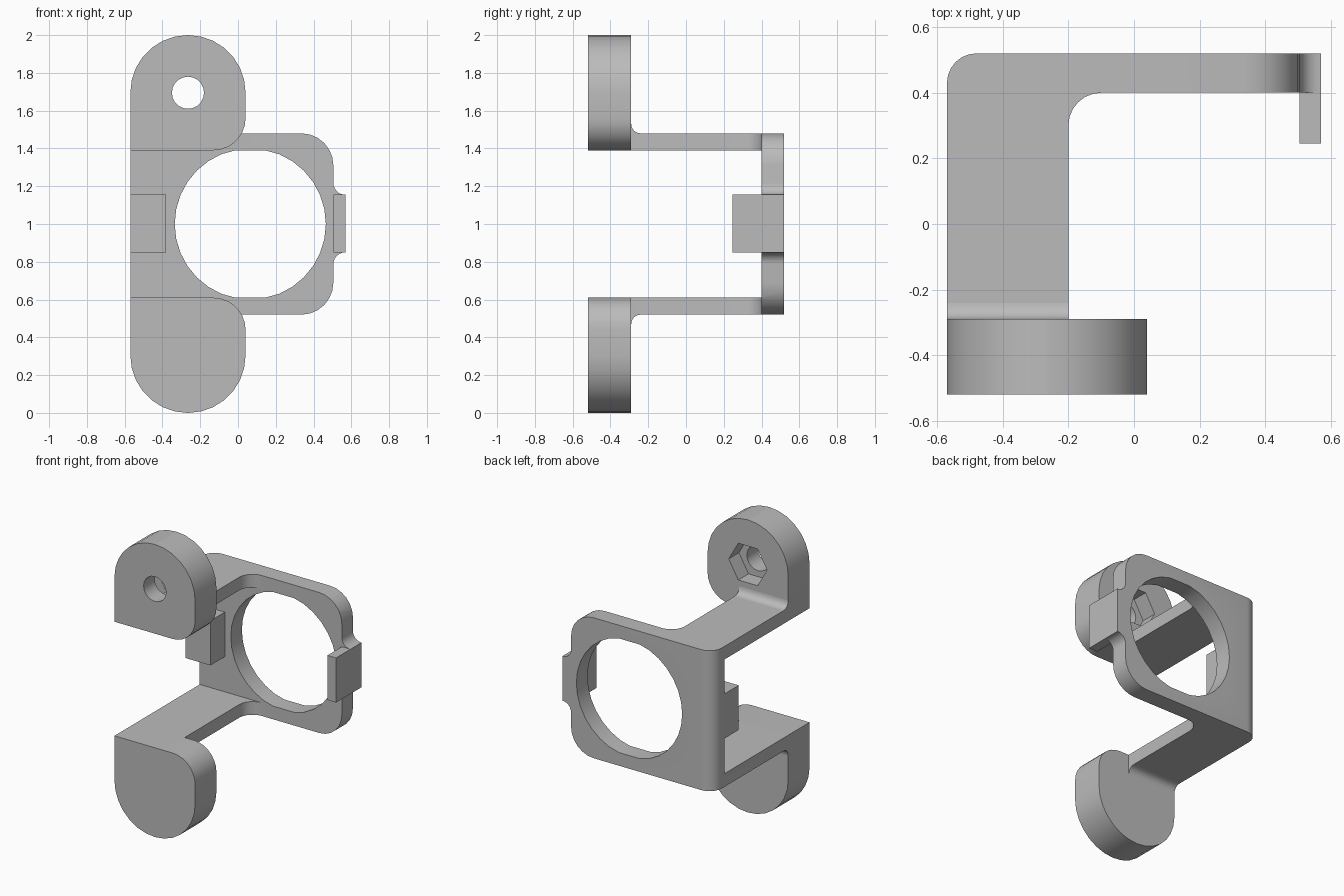
import bpy, bmesh
from math import cos, sin, pi, tan
from mathutils import Vector

old = bpy.data.objects.get("Cube")
if old:
    bpy.data.objects.remove(old, do_unlink=True)

GREY = (0.5, 0.5, 0.5, 1)
mat = bpy.data.materials.new("plain grey")
mat.use_nodes = True
mat.diffuse_color = GREY
mat.node_tree.nodes["Principled BSDF"].inputs["Base Color"].default_value = GREY


def outline(corners, steps=6):
    """Polygon from (u, v, radius) corners; works for inner and outer corners."""
    out = []
    for i, (u, v, r) in enumerate(corners):
        p = Vector((u, v))
        if not r:
            out.append(p)
            continue
        a = (Vector(corners[i - 1][:2]) - p).normalized()
        b = (Vector(corners[(i + 1) % len(corners)][:2]) - p).normalized()
        reach = r / tan(a.angle(b) / 2)
        start, end = p + a * reach, p + b * reach
        centre = p + (a + b).normalized() * (r * r + reach * reach) ** 0.5
        s, e = start - centre, end - centre
        ang = s.angle(e)
        for k in range(steps + 1):
            t = k / steps
            out.append(centre + (s * sin((1 - t) * ang) + e * sin(t * ang)) / sin(ang))
    return [p for i, p in enumerate(out) if (p - out[i - 1]).length > 1e-4]


def ring(u, v, r, n):
    return [Vector((u + r * cos(2 * pi * k / n), v + r * sin(2 * pi * k / n))) for k in range(n)]


def prism(name, pts, lo, hi, axis, flip=False):
    """Extrude a polygon along an axis; flip mirrors it top to bottom."""
    place = {"x": lambda p, h: (h, p[0], p[1]),
             "y": lambda p, h: (p[0], h, p[1]),
             "z": lambda p, h: (p[0], p[1], h)}[axis]
    bm = bmesh.new()
    face = bm.faces.new([bm.verts.new(place(p, lo)) for p in pts])
    ext = bmesh.ops.extrude_face_region(bm, geom=[face])
    move = Vector(place((0, 0), hi - lo))
    bmesh.ops.translate(bm, vec=move, verts=[g for g in ext["geom"] if isinstance(g, bmesh.types.BMVert)])
    if flip:
        for v in bm.verts:
            v.co.z = 2 - v.co.z
    bmesh.ops.recalc_face_normals(bm, faces=bm.faces)
    mesh = bpy.data.meshes.new(name)
    bm.to_mesh(mesh)
    bm.free()
    mesh.materials.append(mat)
    obj = bpy.data.objects.new(name, mesh)
    bpy.context.collection.objects.link(obj)
    return obj


def combine(obj, *tools):
    """Apply (operation, helper) booleans and discard the helpers."""
    for op, tool in tools:
        tool.hide_render = True
        mod = obj.modifiers.new(op, "BOOLEAN")
        mod.operation, mod.object, mod.solver = op, tool, "EXACT"
    bpy.context.view_layer.update()
    done = obj.evaluated_get(bpy.context.evaluated_depsgraph_get())
    mesh = bpy.data.meshes.new_from_object(done)
    obj.modifiers.clear()
    obj.data = mesh
    for _, tool in tools:
        bpy.data.objects.remove(tool, do_unlink=True)
    return obj


def box(u0, v0, u1, v1):
    return [(u0, v0), (u1, v0), (u1, v1), (u0, v1)]


L, R = -0.57, 0.57            # outer sides
BACK, FACE = 0.52, 0.40       # back plate depth
LUG0, LUG1 = -0.52, -0.29     # lug depth
IN, OUT = 1.39, 1.48          # upper arm inner and outer heights
SIDE, ARM = 0.505, -0.20
parts = []

# Bracket: L-shaped plan, trimmed to the rounded front outline with its side ear
plan = outline([(L, LUG1, 0), (ARM, LUG1, 0), (ARM, FACE, 0.1), (R, FACE, 0),
                (R, BACK, 0), (L, BACK, 0.09)])
bracket = prism("bracket", plan, 2 - OUT, OUT, "z")
shape = outline([(L, 0.4, 0), (ARM, 0.4, 0), (ARM, 2 - OUT, 0), (SIDE, 2 - OUT, 0.17),
                 (SIDE, 0.85, 0.062), (R, 0.85, 0), (R, 1.155, 0), (SIDE, 1.155, 0.062),
                 (SIDE, OUT, 0.17), (ARM, OUT, 0), (ARM, 1.6, 0), (L, 1.6, 0)])
opening = [(p.x, min(max(p.y, 2 - IN), IN)) for p in ring(0.065, 1, 0.4, 32)]
parts.append(combine(
    bracket,
    ("INTERSECT", prism("trim", shape, -0.8, 0.8, "y")),
    ("DIFFERENCE", prism("gap", box(-1, 2 - IN, 1, IN), -0.8, FACE, "y")),
    ("DIFFERENCE", prism("opening", opening, 0.3, 0.7, "y"))))

# Mounting lugs with bolt hole, hexagonal nut pocket and a fillet onto the arm
lug = outline([(L, IN, 0), (0.04, IN, 0.17), (0.04, 2, 0.304), (L, 2, 0.304)], 7)
fillet = outline([(LUG1 - 0.01, OUT - 0.01, 0), (LUG1 + 0.05, OUT - 0.01, 0), (LUG1 + 0.05, OUT, 0),
                  (LUG1, OUT, 0.05), (LUG1, OUT + 0.05, 0), (LUG1 - 0.01, OUT + 0.05, 0)])
for side, flip in (("upper", False), ("lower", True)):
    body = prism(side + "_lug", lug, LUG0, LUG1, "y", flip)
    parts.append(combine(
        body,
        ("DIFFERENCE", prism("bolt_hole", ring(-0.265, 1.695, 0.085, 20), -0.8, 0, "y", flip)),
        ("DIFFERENCE", prism("nut_pocket", ring(-0.265, 1.695, 0.145, 6), -0.40, 0, "y", flip))))
    parts.append(prism(side + "_arm_fillet", fillet, L, ARM, "x", flip))

# Locating tabs standing forward of the back plate
for name, x0, x1 in (("right_tab", L, -0.38), ("left_tab", SIDE, R)):
    parts.append(prism(name, box(x0, 0.85, x1, 1.155), 0.245, FACE, "y"))

# Smooth the curved walls and keep the edges crisp
bpy.ops.object.select_all(action="DESELECT")
for obj in parts:
    obj.select_set(True)
bpy.context.view_layer.objects.active = parts[0]
bpy.ops.object.shade_smooth_by_angle(angle=pi / 6)
